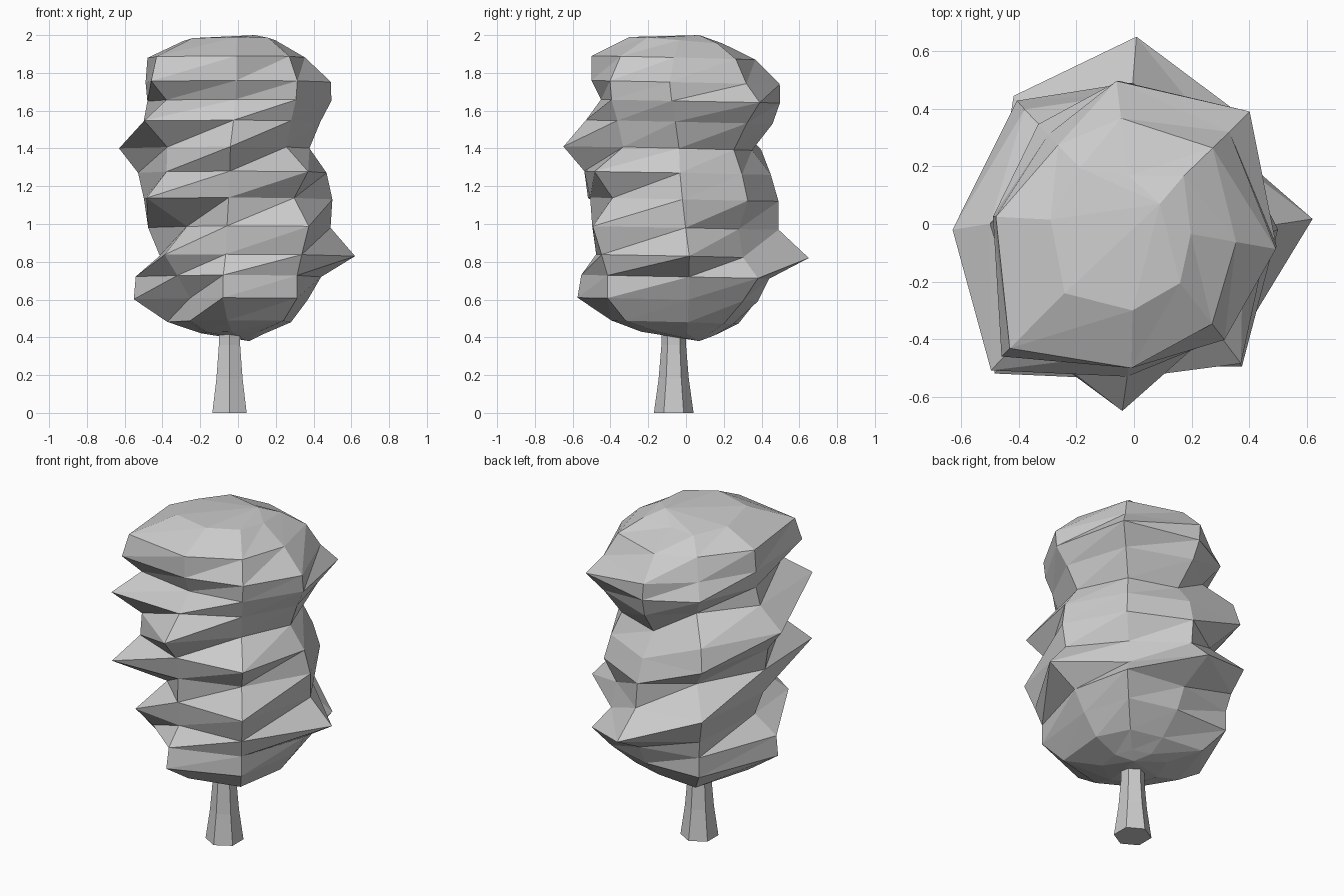
import bpy, bmesh
from math import cos, sin, radians
from mathutils import Vector

if "Cube" in bpy.data.objects:
    bpy.data.objects.remove(bpy.data.objects["Cube"])


def loft(name, rings, bottom, top):
    """Skin a stack of equal-sized rings with triangles, closed by two tip points."""
    bm = bmesh.new()
    loops = [[bm.verts.new(p) for p in ring] for ring in rings]
    low, high = bm.verts.new(bottom), bm.verts.new(top)
    n = len(loops[0])
    for i in range(n):
        j = (i + 1) % n
        for a, b in zip(loops, loops[1:]):
            bm.faces.new((a[i], a[j], b[j]))
            bm.faces.new((a[i], b[j], b[i]))
        bm.faces.new((low, loops[0][j], loops[0][i]))
        bm.faces.new((high, loops[-1][i], loops[-1][j]))
    bmesh.ops.recalc_face_normals(bm, faces=bm.faces)
    mesh = bpy.data.meshes.new(name)
    bm.to_mesh(mesh)
    bm.free()
    obj = bpy.data.objects.new(name, mesh)
    bpy.context.collection.objects.link(obj)
    return obj


def polar(r, deg, z, cx=0, cy=0):
    return Vector((cx + r * cos(radians(deg)), cy + r * sin(radians(deg)), z))


# Trunk: flared six-sided post
TX, TY = -0.045, -0.065
trunk_profile = [(0.105, 0), (0.08, 0.18), (0.065, 0.36), (0.065, 0.5)]
trunk = [[polar(r, 30 + 60 * i, z, TX, TY) for i in range(6)] for r, z in trunk_profile]
loft("trunk", trunk, (TX, TY, 0), (TX, TY, 0.5))

# Foliage: eight ragged vertical profiles sharing the same layer heights,
# each keyed by its (lower angle, upper angle)
heights = [.42, .48, .60, .72, .83, .98, 1.13, 1.27, 1.40, 1.54, 1.65, 1.75, 1.88, 1.97]
profiles = {
    (2, -10):   [.14, .28, .37, .44, .62, .49, .50, .47, .38, .44, .50, .50, .36, .20],
    (46, 44):   [.16, .28, .42, .53, .42, .39, .46, .42, .36, .46, .56, .46, .38, .24],
    (89, 97):   [.15, .25, .38, .44, .65, .49, .49, .45, .35, .46, .50, .50, .37, .17],
    (133, 134): [.18, .38, .51, .51, .54, .61, .42, .59, .55, .38, .48, .43, .38, .27],
    (190, 177): [.20, .38, .56, .55, .42, .48, .50, .53, .63, .50, .48, .49, .48, .29],
    (228, 225): [.24, .38, .38, .48, .58, .40, .71, .55, .54, .71, .54, .65, .61, .34],
    (262, 269): [.24, .40, .58, .56, .48, .50, .51, .54, .65, .53, .45, .50, .50, .30],
    (307, 308): [.18, .40, .52, .52, .56, .62, .49, .61, .42, .46, .50, .51, .44, .26],
}
layers = []
for k, z in enumerate(heights):
    t = max(0, min(1, (z - 0.8) / 0.95))
    tilt = 0.02 if k == len(heights) - 1 else 0.01      # layers dip towards the back
    angles = [(a + (b - a) * t, p[k]) for (a, b), p in profiles.items()]
    layers.append([polar(r, a, z - tilt * sin(radians(a))) for a, r in angles])
loft("foliage", layers, (0.06, 0.07, 0.38), (0.09, 0.07, 2.0))
